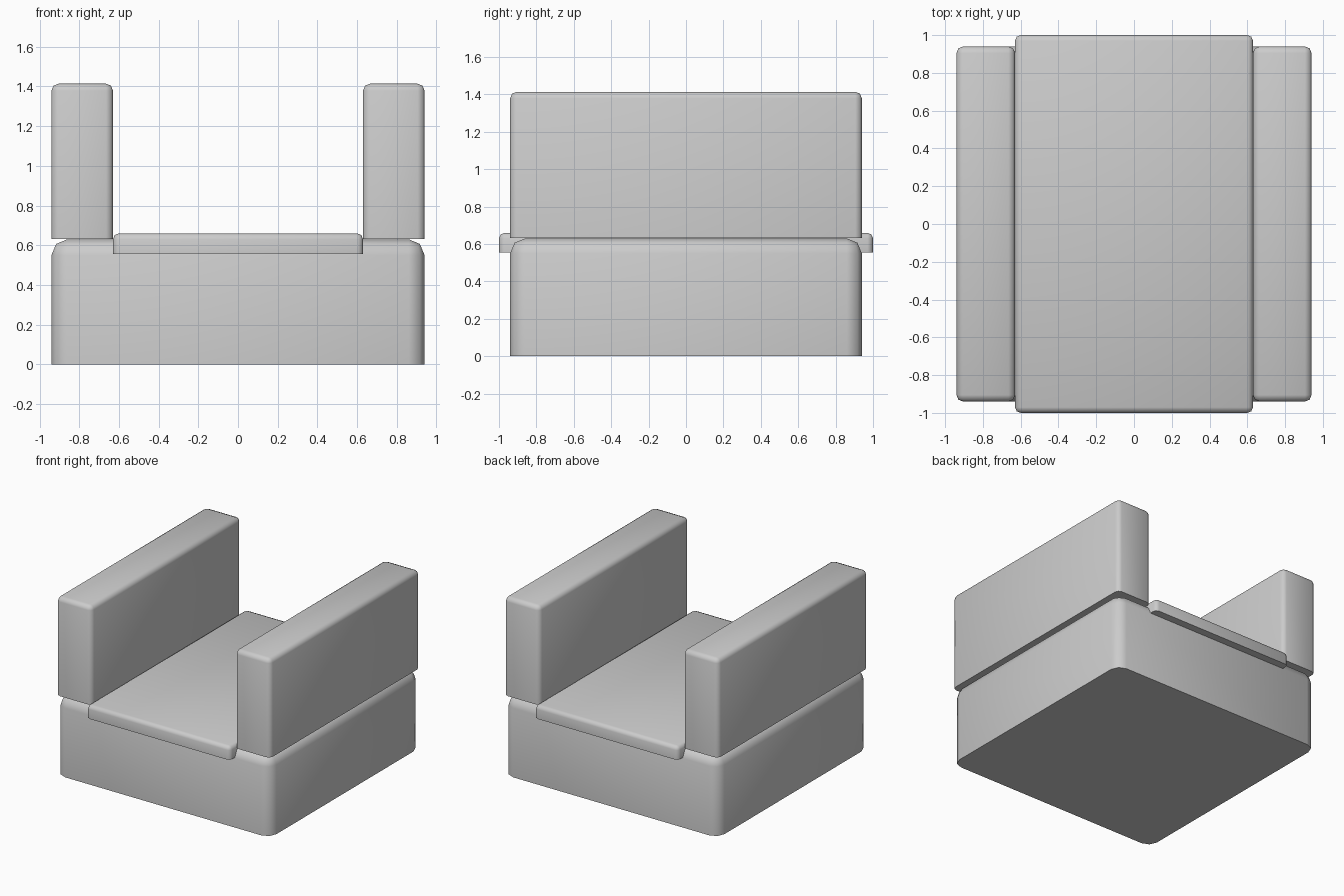
import bpy
import bmesh

if "Cube" in bpy.data.objects:
    bpy.data.objects.remove(bpy.data.objects["Cube"])


def rounded_block(name, x, y, z, width):
    """Block whose top and upright edges are rounded; the underside stays flat and sharp."""
    bm = bmesh.new()
    bmesh.ops.create_cube(bm, size=1)
    for v in bm.verts:
        for axis, (lo, hi) in enumerate((x, y, z)):
            v.co[axis] = lo if v.co[axis] < 0 else hi
    edges = [e for e in bm.edges if any(v.co.z > z[0] + 1e-4 for v in e.verts)]
    bmesh.ops.bevel(bm, geom=edges, offset=width, offset_type='OFFSET',
                    segments=2, profile=0.5, affect='EDGES', clamp_overlap=True)
    bmesh.ops.recalc_face_normals(bm, faces=bm.faces)
    mesh = bpy.data.meshes.new(name)
    bm.to_mesh(mesh)
    bm.free()
    obj = bpy.data.objects.new(name, mesh)
    bpy.context.collection.objects.link(obj)
    bpy.ops.object.select_all(action='DESELECT')
    obj.select_set(True)
    bpy.context.view_layer.objects.active = obj
    bpy.ops.object.shade_smooth_by_angle(angle=0.87)
    return obj


# Base block
rounded_block("base", (-0.94, 0.94), (-0.94, 0.94), (0, 0.63), 0.08)

# Seat pad, overhanging the base at front and back
rounded_block("seat", (-0.63, 0.63), (-1, 1), (0.555, 0.66), 0.03)

# Side arms
rounded_block("left_arm", (-0.94, -0.63), (-0.94, 0.94), (0.632, 1.414), 0.035)
rounded_block("right_arm", (0.63, 0.94), (-0.94, 0.94), (0.632, 1.414), 0.035)
